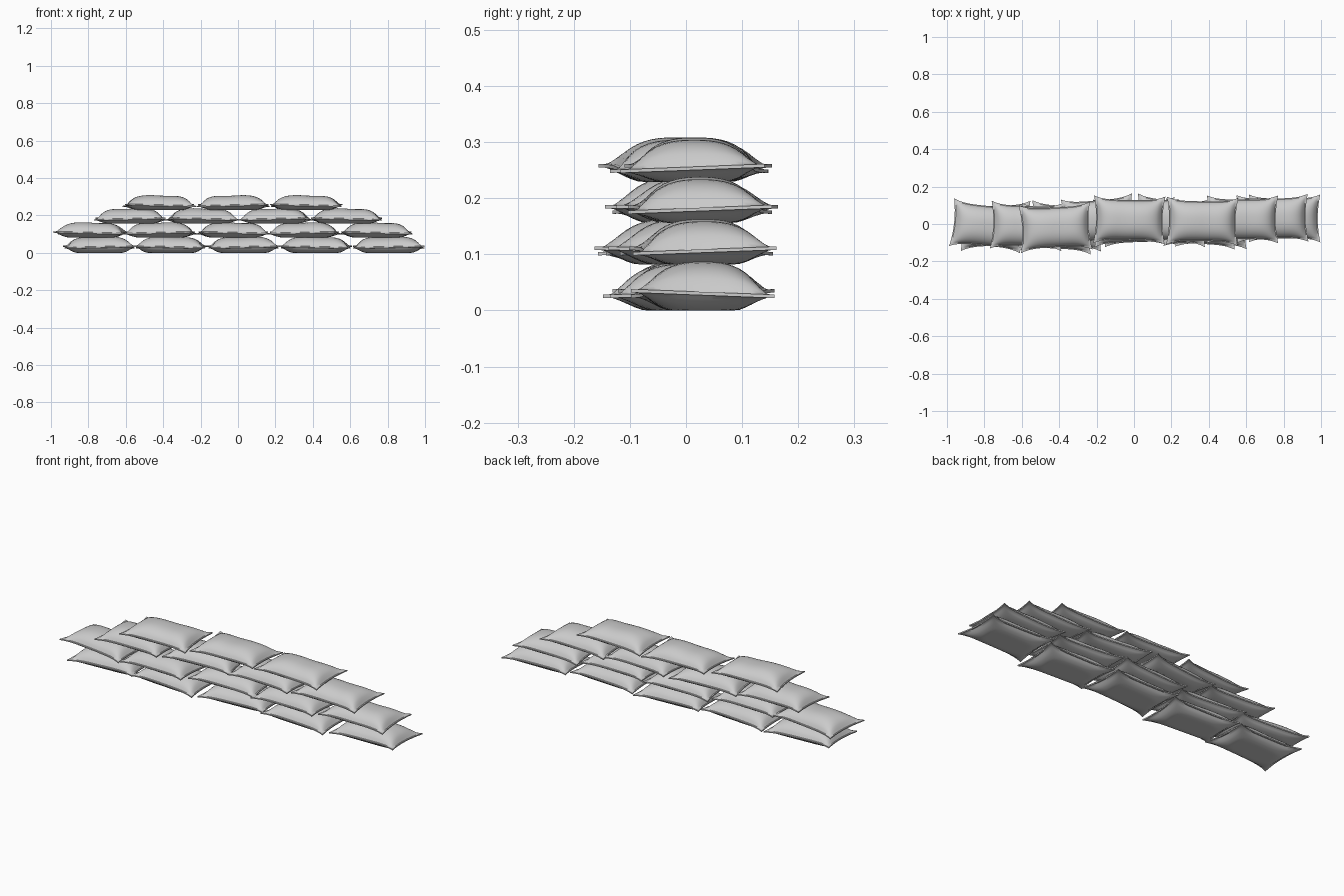
import bpy, bmesh, math
from mathutils import Matrix, Vector

if "Cube" in bpy.data.objects:
    bpy.data.objects.remove(bpy.data.objects["Cube"])

HX, HY = 0.191, 0.128      # half length and half width at the corners
NU, NV = 28, 20            # grid resolution
LIP = 0.003                # half thickness of the sewn edge


def spread(i, n):
    # grid parameter, denser toward the edges
    t = 2 * i / n - 1
    return 0.45 * t + 0.55 * math.sin(t * math.pi / 2)


def puff(u, v):
    # fullness of the filling: 0 on the flat sewn hem, 1 in the middle
    a = min(1, abs(u) / 0.94)
    b = min(1, abs(v) / 0.95)
    return (1 - a ** 4) ** 0.62 * (1 - b ** 2.6) ** 0.68


def bag_point(u, v, side, up, down, sag):
    # pinched sides with flared corners
    x = HX * u * (1 - 0.07 * (1 - v * v))
    y = HY * v * (1 - 0.17 * (1 - u ** 4))
    f = puff(u, v)
    if side > 0:
        z = LIP + up * f * (1 - 0.09 * math.exp(-((u - sag) / 0.35) ** 2))
    else:
        z = -LIP - down * min(1, 1.25 * f)
    # hem waves gently, corners droop or lift a little
    z += 0.005 * u * v * (1 - f) * (1 if sag > 0 else -1)
    return Vector((x, y, z))


def sandbag(name, x, y, z, angle, up=0.054, down=0.022, sag=0.1):
    bm = bmesh.new()
    grids = []
    for side in (1, -1):
        grid = [[bm.verts.new(bag_point(spread(i, NU), spread(j, NV), side, up, down, sag))
                 for j in range(NV + 1)] for i in range(NU + 1)]
        for i in range(NU):
            for j in range(NV):
                bm.faces.new((grid[i][j], grid[i + 1][j], grid[i + 1][j + 1], grid[i][j + 1]))
        grids.append(grid)
    # sewn edge joining the two cloth sheets
    rim = ([(i, 0) for i in range(NU)] + [(NU, j) for j in range(NV)]
           + [(i, NV) for i in range(NU, 0, -1)] + [(0, j) for j in range(NV, 0, -1)])
    top, bottom = grids
    for (a, b), (c, d) in zip(rim, rim[1:] + rim[:1]):
        bm.faces.new((top[a][b], bottom[a][b], bottom[c][d], top[c][d]))
    bmesh.ops.recalc_face_normals(bm, faces=bm.faces)
    bm.transform(Matrix.Translation((x, y, z)) @ Matrix.Rotation(math.radians(angle), 4, 'Z'))
    me = bpy.data.meshes.new(name)
    bm.to_mesh(me)
    bm.free()
    ob = bpy.data.objects.new(name, me)
    bpy.context.collection.objects.link(ob)
    bpy.context.view_layer.objects.active = ob
    ob.select_set(True)
    bpy.ops.object.shade_smooth_by_angle(angle=math.radians(40))
    ob.select_set(False)


# courses: seam height, then (x, y, turn) for each bag
courses = [
    (0.030, 0.055, [(-0.74, -0.01, 2), (-0.36, -0.01, -3), (0.03, 0.01, 2), (0.415, 0.0, -2), (0.805, 0.03, 0)]),
    (0.106, 0.055, [(-0.785, -0.01, -6), (-0.415, -0.025, -3), (-0.025, 0.01, 2), (0.355, 0.0, -3), (0.74, 0.03, 1)]),
    (0.180, 0.056, [(-0.575, -0.01, -2), (-0.19, 0.02, 5), (0.2, 0.02, -5), (0.58, 0.025, 0)]),
    (0.253, 0.053, [(-0.42, -0.018, 3), (-0.025, 0.022, -1), (0.365, 0.015, -1)]),
]
for row, (z, up, bags) in enumerate(courses, 1):
    for n, (x, y, turn) in enumerate(bags, 1):
        sandbag(f"sandbag_row{row}_{n}", x, y, z, turn, up=up,
                down=0.027 if row == 1 else 0.021, sag=0.25 if (n + row) % 2 else -0.2)
